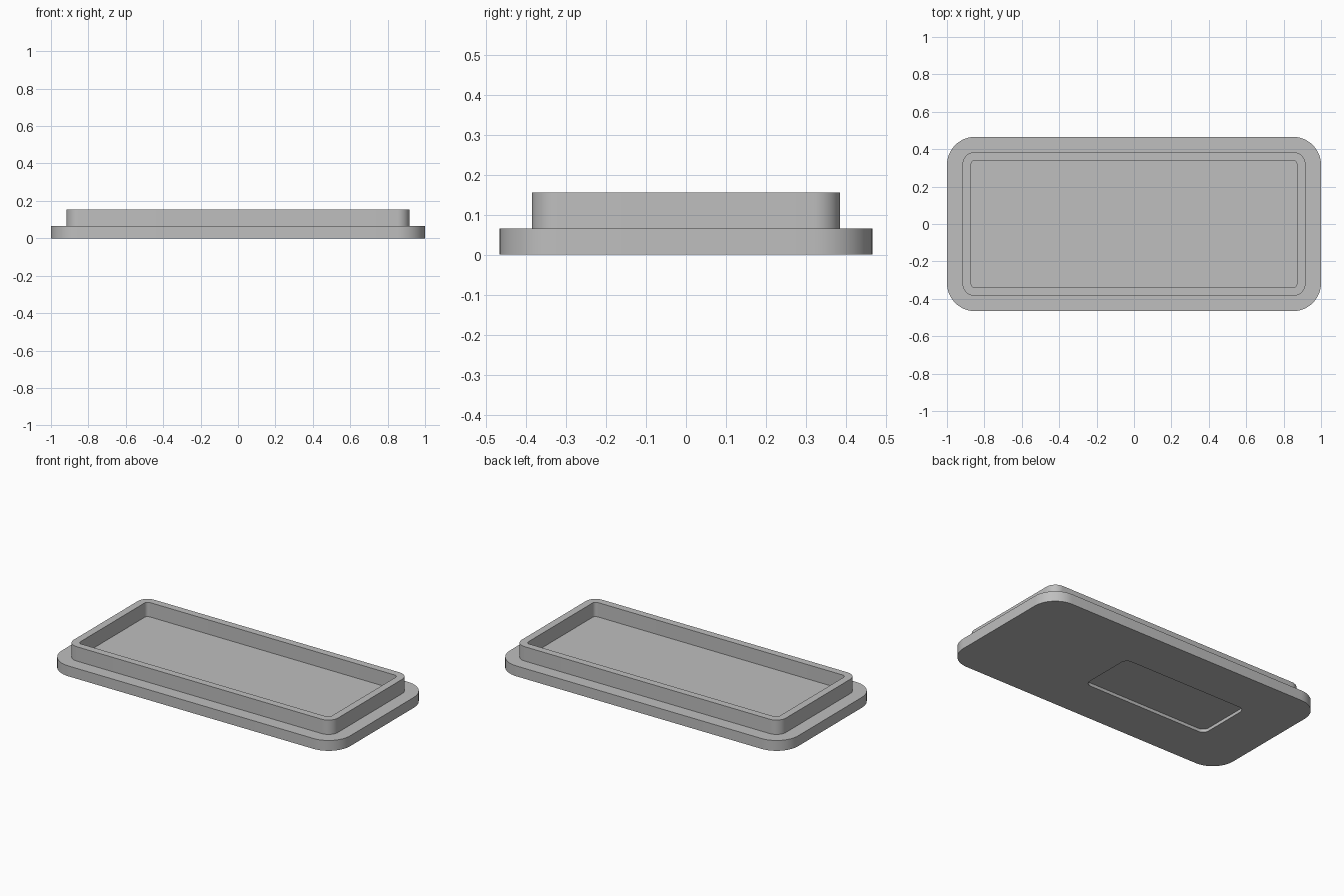
import bpy
import bmesh
import math

cube = bpy.data.objects.get("Cube")
if cube:
    bpy.data.objects.remove(cube, do_unlink=True)

CORNER_STEPS = 12


def make_material(name, color):
    mat = bpy.data.materials.new(name)
    mat.use_nodes = True
    mat.diffuse_color = color
    mat.node_tree.nodes["Principled BSDF"].inputs["Base Color"].default_value = color
    return mat


def rounded_loop(bm, half_x, half_y, radius, z, center_x=0.0):
    """Ring of vertices around a rounded rectangle."""
    ring = []
    for quarter, (sx, sy) in enumerate(((1, 1), (-1, 1), (-1, -1), (1, -1))):
        for step in range(CORNER_STEPS + 1):
            angle = (quarter + step / CORNER_STEPS) * math.pi / 2
            x = center_x + sx * (half_x - radius) + radius * math.cos(angle)
            y = sy * (half_y - radius) + radius * math.sin(angle)
            ring.append(bm.verts.new((x, y, z)))
    return ring


def loft(name, sections, material):
    """Closed shell skinned through the sections, capped at both ends."""
    bm = bmesh.new()
    rings = [rounded_loop(bm, *section) for section in sections]
    for lower, upper in zip(rings, rings[1:]):
        for i in range(len(lower)):
            j = (i + 1) % len(lower)
            bm.faces.new((lower[i], lower[j], upper[j], upper[i]))
    bm.faces.new(rings[0][::-1])
    bm.faces.new(rings[-1])
    bmesh.ops.recalc_face_normals(bm, faces=bm.faces[:])
    mesh = bpy.data.meshes.new(name)
    bm.to_mesh(mesh)
    bm.free()
    mesh.materials.append(material)
    obj = bpy.data.objects.new(name, mesh)
    bpy.context.collection.objects.link(obj)
    bpy.ops.object.select_all(action='DESELECT')
    obj.select_set(True)
    bpy.context.view_layer.objects.active = obj
    bpy.ops.object.shade_smooth_by_angle(angle=math.radians(30))
    return obj


gray = make_material("light gray", (0.52, 0.52, 0.52, 1.0))

# Footprints: half length, half width, corner radius
plate = (1.0, 0.466, 0.15)
rim_outer = (0.917, 0.385, 0.067)
rim_inner = (0.871, 0.34, 0.022)
recess = (0.44, 0.18, 0.04)

# Heights
recess_z, ledge_z, rim_z = 0.02, 0.065, 0.155
recess_x = -0.23

# Lid: underside recess, flanged plate, raised rim and sunken floor
loft("flanged_lid", [
    (*recess, recess_z, recess_x),
    (*recess, 0.0, recess_x),
    (*plate, 0.0),
    (*plate, ledge_z),
    (*rim_outer, ledge_z),
    (*rim_outer, rim_z),
    (*rim_inner, rim_z),
    (*rim_inner, ledge_z),
], gray)
